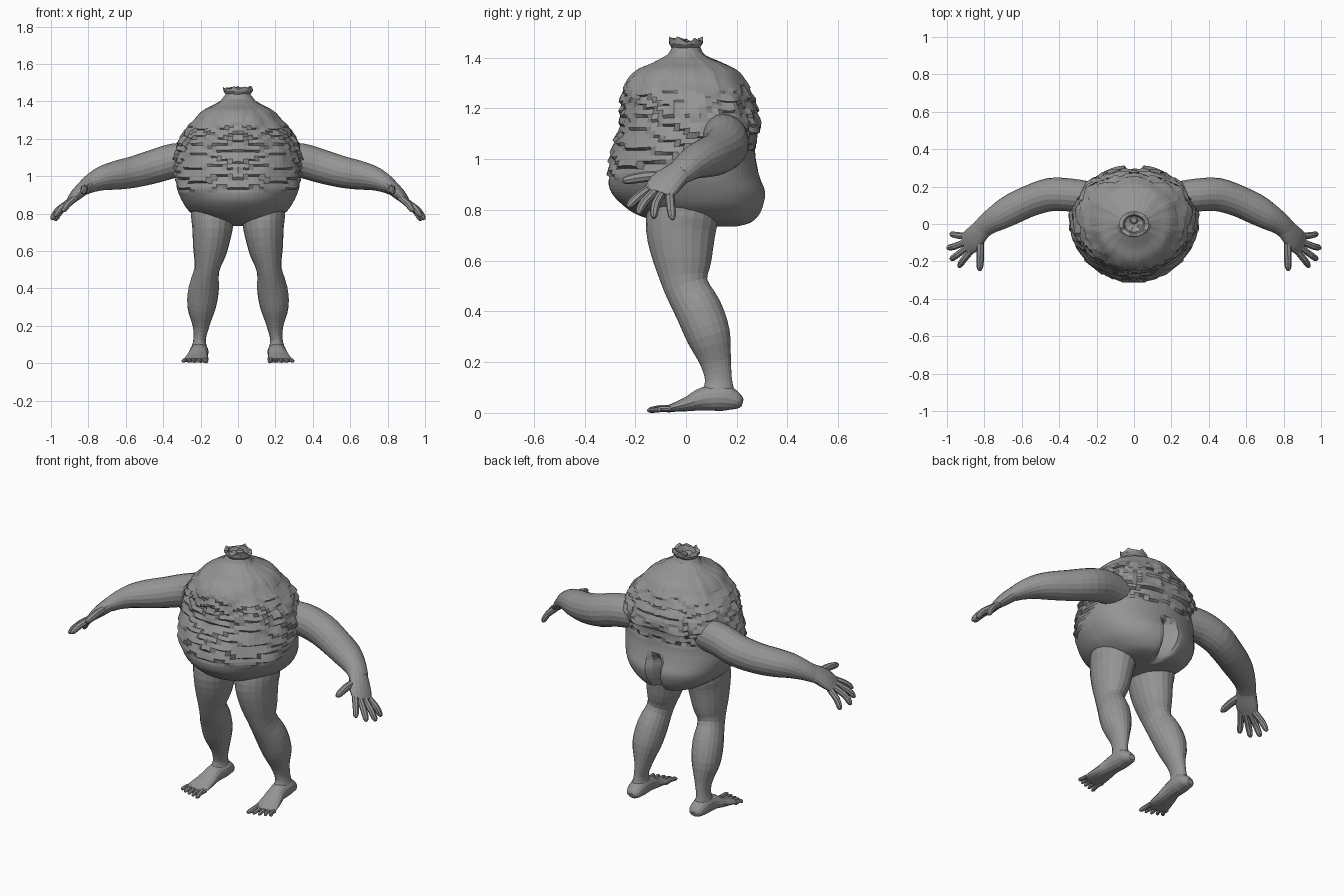
import bpy, bmesh, math, random
from mathutils import Vector, noise

random.seed(4)
if "Cube" in bpy.data.objects:
    bpy.data.objects.remove(bpy.data.objects["Cube"])

GREY = (0.3, 0.3, 0.3, 1)
skin = bpy.data.materials.new("grey skin")
skin.use_nodes = True
skin.diffuse_color = GREY
skin.node_tree.nodes["Principled BSDF"].inputs["Base Color"].default_value = GREY


def refine(rows, n):
    """Smoothly insert n - 1 rows between each pair of rows."""
    rows = [Vector(r) for r in rows]
    out = []
    for i in range(len(rows) - 1):
        a, b, c, d = (rows[max(0, min(len(rows) - 1, i + k))] for k in (-1, 0, 1, 2))
        for j in range(n):
            t = j / n
            out.append(b + (c - a) * (t / 2) + (a * 2 - b * 5 + c * 4 - d) * (t * t / 2)
                       + (b * 3 - a - c * 3 + d) * (t ** 3 / 2))
    return out + [rows[-1]]


def loft(name, rings, mirror=False):
    """Skin a list of equal rings of points and close both ends."""
    bm = bmesh.new()
    loops = [[bm.verts.new(p) for p in ring] for ring in rings]
    n = len(loops[0])
    for low, high in zip(loops, loops[1:]):
        for i in range(n):
            j = (i + 1) % n
            bm.faces.new((low[i], low[j], high[j], high[i]))
    bm.faces.new(loops[0][::-1])
    bm.faces.new(loops[-1])
    bmesh.ops.recalc_face_normals(bm, faces=bm.faces)
    mesh = bpy.data.meshes.new(name)
    bm.to_mesh(mesh)
    bm.free()
    mesh.materials.append(skin)
    ob = bpy.data.objects.new(name, mesh)
    bpy.context.collection.objects.link(ob)
    if mirror:
        ob.modifiers.new("Mirror", 'MIRROR').use_axis[0] = True
    return ob


def limb(name, rows, side, seg=16, n=3):
    """Mirrored tube along rows of x, y, z, radius along side, other radius."""
    rows = refine(rows, n)
    rings = []
    for i, row in enumerate(rows):
        a, b = rows[max(i - 1, 0)], rows[min(i + 1, len(rows) - 1)]
        t = Vector(b[:3]) - Vector(a[:3])
        t.normalize()
        u = Vector(side)
        u = (u - t * u.dot(t)).normalized()
        v = u.cross(t)
        angles = [math.tau * k / seg for k in range(seg)]
        rings.append([Vector(row[:3]) + u * (row[3] * math.cos(q)) + v * (row[4] * math.sin(q))
                      for q in angles])
    return loft(name, rings, True)


def digit(name, root, joint, tip, r, side):
    """Finger or toe with a rounded tip."""
    root, joint, tip = Vector(root), Vector(joint), Vector(tip)
    rows = [(*root, r, r), (*joint, r, r), (*joint.lerp(tip, 0.75), r * .85, r * .85),
            (*tip, r * .35, r * .35)]
    limb(name, rows, side, 8, 2)


def ramp(x, a, b):
    t = max(0, min(1, (x - a) / (b - a)))
    return t * t * (3 - 2 * t)


# Torso: height, half width, front y, back y
profile = [(.735, .08, 0, .22), (.75, .16, -.09, .265), (.78, .22, -.19, .295),
           (.82, .268, -.25, .312), (.87, .3, -.295, .318), (.93, .325, -.308, .295),
           (1, .335, -.303, .275), (1.07, .335, -.285, .275), (1.13, .335, -.265, .295),
           (1.2, .315, -.255, .28), (1.25, .285, -.252, .265), (1.3, .24, -.24, .24),
           (1.35, .19, -.195, .2), (1.38, .135, -.13, .145), (1.405, .09, -.085, .085),
           (1.42, .07, -.06, .065)]
SEG = 72
rings = []
for z, w, yf, yb in refine(profile, 4):
    ring = []
    mid, half = (yf + yb) / 2, (yb - yf) / 2
    for k in range(SEG):
        q = math.tau * k / SEG
        s, c = math.sin(q), math.cos(q)
        # squarer at the back, slightly pointed at the front
        x, y = w * s, half * math.copysign(abs(c) ** (.78 if c > 0 else 1.12), c)
        # sagging skin folds, smooth on the lower belly and buttocks
        spot = Vector((abs(s) * 2, c * 2, z * 5))
        wob = noise.noise(spot)
        phase = (z / .052 + wob * 1.5 + .5 * abs(s)) % 1
        start = .9 + .1 * ramp(c, -.3, .4)
        mask = ramp(z, start, start + .06) * (1 - ramp(z, 1.24, 1.36))
        mask *= .45 + .55 * ramp(noise.noise(spot * 1.7 + Vector((9, 3, 1))), -.3, .3)
        push = 1 + (.11 * (.5 - phase) * mask) / 1.2
        push += .05 * noise.noise(spot * 3) * ramp(z, 1, 1.25)
        sag = -.012 * mask * (1 - phase)
        x, y = x * push, mid + y * push
        # cleft between the buttocks
        if c > 0:
            y -= .085 * math.exp(-(x / .028) ** 2) * (1 - ramp(z, .9, .97))
        ring.append((x, y, z + sag))
    rings.append(ring)
loft("torso", rings)

# Open ragged neck stump
rings = []
for z, r, rag in [(1.395, .1, 0), (1.42, .078, .004), (1.44, .066, .003), (1.455, .078, .004),
                  (1.472, .08, .012), (1.47, .058, .01), (1.445, .05, .004), (1.435, .02, 0)]:
    rings.append([(r * math.cos(q), r * .85 * math.sin(q), z + random.uniform(-rag, rag))
                  for q in [math.tau * k / 24 for k in range(24)]])
loft("neck_stump", rings)
rings = [[(r * math.cos(q), .02 + r * math.sin(q), z) for q in [math.tau * k / 8 for k in range(8)]]
         for z, r in [(1.42, .022), (1.458, .022), (1.465, .014)]]
loft("neck_bone", rings)

# Legs
limb("leg", [(.13, 0, .9, .1, .12), (.135, -.01, .8, .115, .138), (.137, -.02, .72, .108, .138),
             (.15, -.013, .6, .09, .115), (.167, 0, .5, .067, .088), (.183, .052, .4, .081, .092),
             (.195, .09, .3, .076, .086), (.198, .117, .2, .045, .061),
             (.205, .128, .13, .033, .053), (.207, .128, .08, .042, .064),
             (.207, .13, .04, .04, .06)], (1, 0, 0), 20)

# Feet and toes
limb("foot", [(.205, .223, .04, .018, .014), (.205, .205, .045, .04, .031),
              (.207, .15, .06, .05, .052), (.21, .07, .055, .05, .046), (.217, .01, .036, .058, .03),
              (.224, -.05, .021, .066, .017), (.228, -.085, .014, .064, .011)], (1, 0, 0))
for i, reach in enumerate((.152, .145, .137, .125, .108)):
    x = .175 + i * .027
    r = .014 if i == 0 else .011
    digit("toe_%d" % (i + 1), (x, -.06, .016), (x + .002, -.1, .017),
          (x + .006 * i - .008, -reach, .009), r, (1, 0, 0))

# Arms
limb("arm", [(.23, .14, 1.09, .085, .09), (.34, .155, 1.083, .088, .092),
             (.45, .157, 1.052, .089, .09), (.56, .122, 1.022, .084, .084),
             (.65, .08, 1.005, .082, .077), (.72, .04, .99, .073, .066),
             (.78, .002, .965, .06, .052), (.82, -.033, .94, .054, .04)], (0, 1, 0), 20)

# Hands and fingers
SPREAD = (-.045, -.1, .035)
limb("palm", [(.78, .004, .968, .05, .045), (.825, -.04, .938, .058, .038),
              (.865, -.085, .9, .068, .031), (.9, -.112, .863, .06, .018)], SPREAD)
fingers = {"index": ((.868, -.14, .885), (.91, -.19, .85), (.937, -.23, .812)),
           "middle": ((.885, -.12, .875), (.945, -.165, .83), (.98, -.19, .785)),
           "ring": ((.896, -.095, .865), (.96, -.12, .82), (.998, -.128, .768)),
           "little": ((.9, -.065, .86), (.95, -.06, .815), (.98, -.052, .762))}
for label, points in fingers.items():
    digit(label + "_finger", *points, .018, SPREAD)
digit("thumb", (.822, -.07, .935), (.822, -.165, .93), (.825, -.25, .915), .021, (1, 0, 0))
